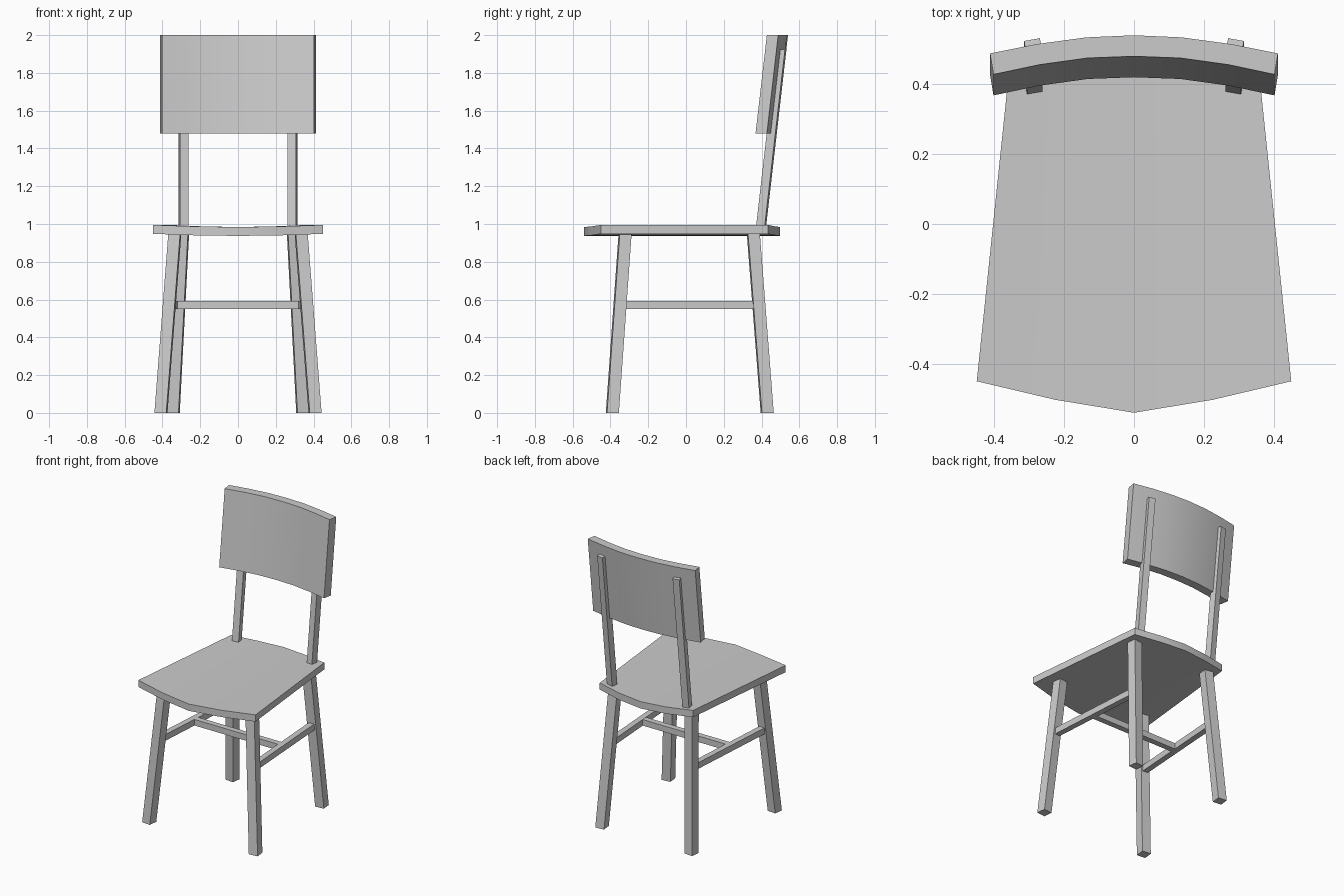
import bpy
from math import cos, sin, radians
from mathutils import Vector

if "Cube" in bpy.data.objects:
    bpy.data.objects.remove(bpy.data.objects["Cube"])


def make(name, verts, faces, smooth=False):
    mesh = bpy.data.meshes.new(name)
    mesh.from_pydata(verts, [], faces)
    obj = bpy.data.objects.new(name, mesh)
    bpy.context.collection.objects.link(obj)
    bpy.ops.object.select_all(action='DESELECT')
    obj.select_set(True)
    bpy.context.view_layer.objects.active = obj
    bpy.ops.object.mode_set(mode='EDIT')
    bpy.ops.mesh.select_all(action='SELECT')
    bpy.ops.mesh.normals_make_consistent(inside=False)
    bpy.ops.object.mode_set(mode='OBJECT')
    if smooth:
        bpy.ops.object.shade_smooth_by_angle(angle=radians(30))
    return obj


def loft(name, rings, smooth=False):
    """Bridge a row of four-point cross-sections and cap both ends."""
    verts = [p for ring in rings for p in ring]
    n = len(rings)
    faces = [(0, 1, 2, 3), tuple(4 * (n - 1) + k for k in range(4))]
    for i in range(n - 1):
        for k in range(4):
            j = (k + 1) % 4
            faces.append((4*i + k, 4*i + j, 4*i + 4 + j, 4*i + 4 + k))
    return make(name, verts, faces, smooth)


def square(center, size, angle, slope=0.0):
    """Horizontal square turned about z; slope tips it backwards."""
    h, c, s = size / 2, cos(radians(angle)), sin(radians(angle))
    ring = []
    for u, v in ((-h, -h), (h, -h), (h, h), (-h, h)):
        x, y = u * c - v * s, u * s + v * c
        ring.append(Vector(center) + Vector((x, y, -slope * y)))
    return ring


def bar(name, a, b, width, height):
    """Level rectangular bar from a to b."""
    a, b = Vector(a), Vector(b)
    side = (b - a).cross(Vector((0, 0, 1))).normalized() * width / 2
    up = Vector((0, 0, height / 2))
    return loft(name, [[p - side - up, p + side - up, p + side + up, p - side + up]
                       for p in (a, b)])


# Seat: tapered, bowed front and back, slightly dished across
stations = ((-1, -0.45, 0.434, 0.995), (-0.5, -0.503, 0.475, 0.987),
            (0, -0.54, 0.497, 0.984), (0.5, -0.503, 0.475, 0.987),
            (1, -0.45, 0.434, 0.995))
loft("seat", [[(0.45 * t, yf, z - 0.047), (0.358 * t, yb, z - 0.047),
               (0.358 * t, yb, z), (0.45 * t, yf, z)]
              for t, yf, yb, z in stations], smooth=True)

# Backrest: curved panel leaning backwards
half = ((0, 0.48, 0.54), (0.133, 0.475, 0.534), (0.27, 0.456, 0.515), (0.402, 0.428, 0.488))
lean, z_low, z_top = 0.115, 1.478, 2.0
shift = lean * (z_top - z_low)
rings = []
for i in range(-3, 4):
    x, yf, yb = half[abs(i)]
    sx = 1 if i > 0 else -1
    xf, xb = sx * x, sx * x * 1.025
    rings.append([(xf, yf - shift, z_low), (xb, yb - shift, z_low),
                  (xb, yb, z_top), (xf, yf, z_top)])
loft("backrest", rings, smooth=True)

for side, s in (("left", -1), ("right", 1)):
    # Splayed legs, turned to follow the seat sides
    loft(f"front_leg_{side}", [square((0.408 * s, -0.390, 0), 0.063, 6 * s),
                               square((0.334 * s, -0.322, 0.955), 0.063, 6 * s)])
    loft(f"back_leg_{side}", [square((0.343 * s, 0.430, 0), 0.063, 6 * s),
                              square((0.293 * s, 0.356, 0.955), 0.063, 6 * s)])
    # Backrest posts
    loft(f"back_post_{side}", [square((0.288 * s, 0.395, 0.965), 0.046, -10 * s),
                               square((0.288 * s, 0.505, 1.925), 0.046, -10 * s, lean)])
    # Side stretchers
    bar(f"side_stretcher_{side}", (0.362 * s, -0.34, 0.572), (0.314 * s, 0.38, 0.572), 0.04, 0.043)

# Cross stretcher
bar("cross_stretcher", (-0.33, 0, 0.572), (0.33, 0, 0.572), 0.04, 0.042)
